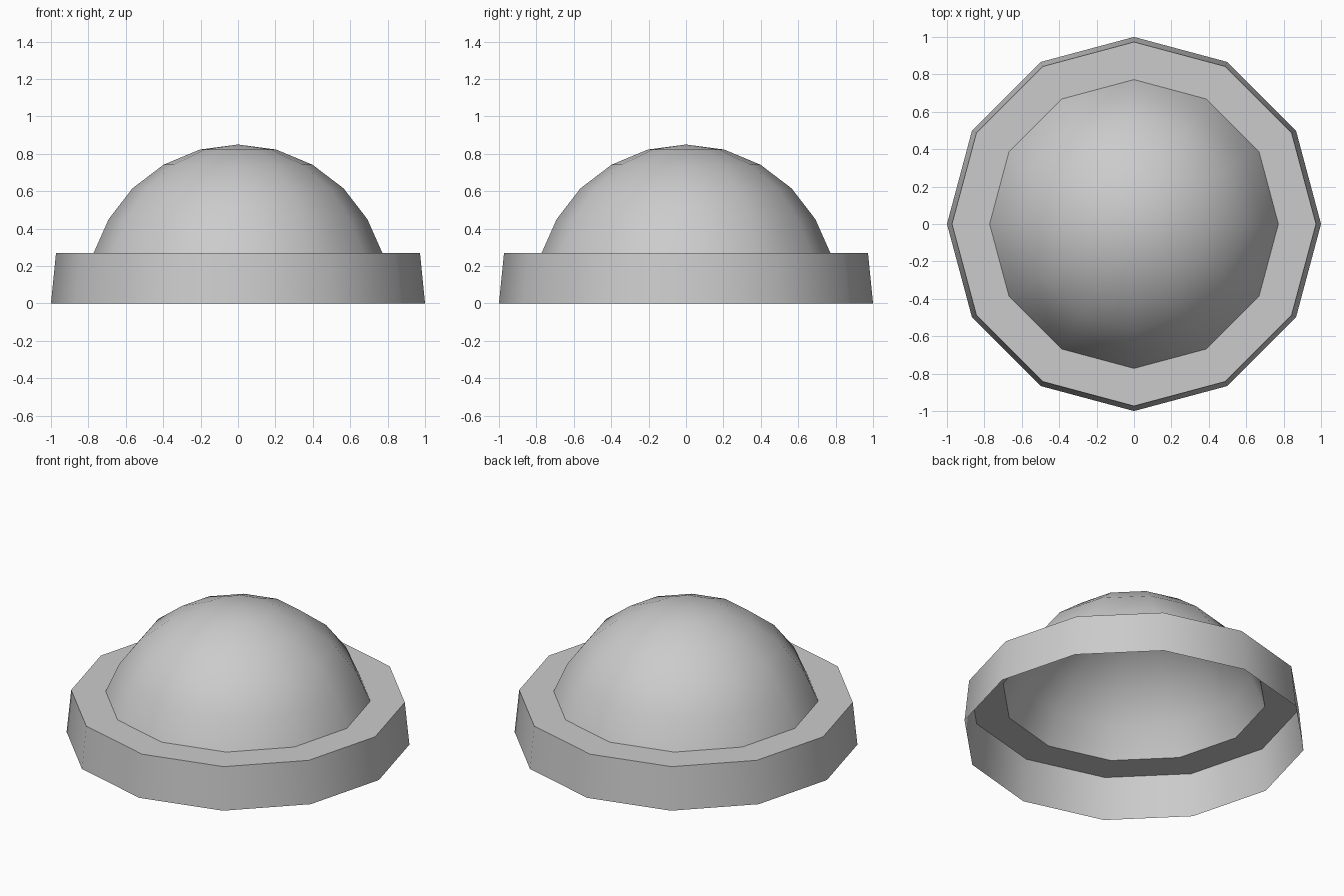
import bpy, bmesh
from math import cos, sin, tau, radians

if "Cube" in bpy.data.objects:
    bpy.data.objects.remove(bpy.data.objects["Cube"])

SIDES = 12


def lathe(name, profile):
    """Revolve a (radius, height) profile into an open 12-sided shell."""
    bm = bmesh.new()
    rings = []
    for r, z in profile:
        if r == 0:
            rings.append([bm.verts.new((0, 0, z))] * SIDES)
        else:
            rings.append([bm.verts.new((r * cos(tau * i / SIDES), r * sin(tau * i / SIDES), z))
                          for i in range(SIDES)])
    for low, high in zip(rings, rings[1:]):
        for i in range(SIDES):
            j = (i + 1) % SIDES
            corners = [low[i], low[j], high[j], high[i]]
            bm.faces.new(list(dict.fromkeys(corners)))
    mesh = bpy.data.meshes.new(name)
    bm.to_mesh(mesh)
    bm.free()
    obj = bpy.data.objects.new(name, mesh)
    bpy.context.collection.objects.link(obj)
    bpy.ops.object.select_all(action='DESELECT')
    obj.select_set(True)
    bpy.context.view_layer.objects.active = obj
    bpy.ops.object.shade_smooth_by_angle(angle=radians(40))
    return obj


# Tapered skirt with its flat ledge, open underneath
lathe("base_rim", [(1.0, 0), (0.973, 0.27), (0.772, 0.27)])

# Hollow dome rising from the inner edge of the ledge
lathe("dome", [(0.772, 0.27), (0.692, 0.45), (0.565, 0.615),
               (0.398, 0.742), (0.204, 0.823), (0, 0.85)])
